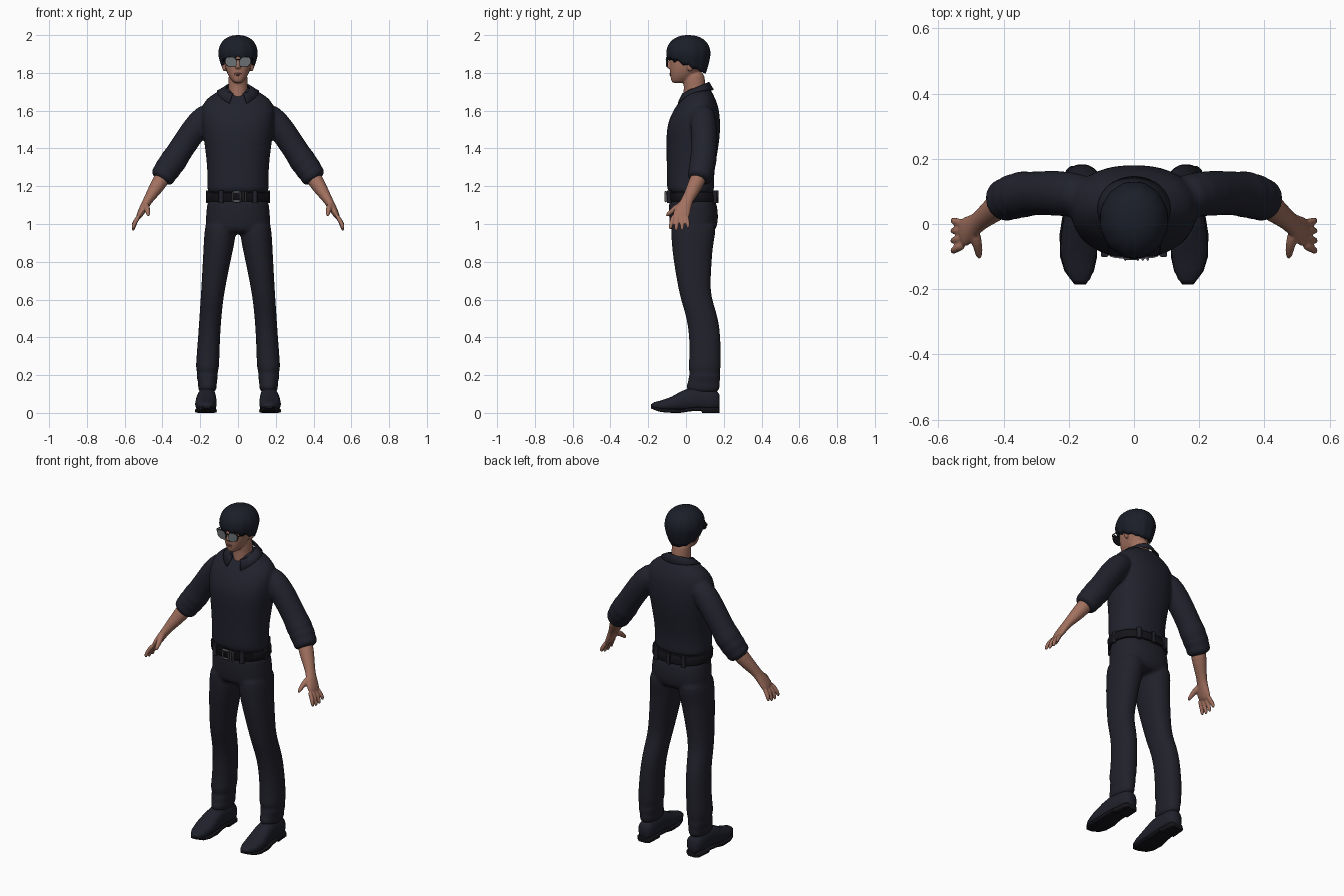
import bpy, bmesh
from math import sin, cos, pi, radians
from mathutils import Vector

if "Cube" in bpy.data.objects:
    bpy.data.objects.remove(bpy.data.objects["Cube"])

X, Y, Z = Vector((1, 0, 0)), Vector((0, 1, 0)), Vector((0, 0, 1))
BOTH = (1, -1)


def material(name, r, g, b):
    mat = bpy.data.materials.new(name)
    mat.use_nodes = True
    mat.diffuse_color = (r, g, b, 1)
    shader = next(n for n in mat.node_tree.nodes if n.type == "BSDF_PRINCIPLED")
    shader.inputs["Base Color"].default_value = (r, g, b, 1)
    shader.inputs["Roughness"].default_value = .8
    return mat


navy = material("navy cloth", .015, .016, .026)
trouser_cloth = material("trouser cloth", .015, .015, .024)
hair_black = material("blue black hair", .011, .013, .022)
skin = material("skin", .36, .165, .115)
lip = material("lip", .26, .095, .075)
leather = material("shoe leather", .014, .015, .024)
black = material("black", .007, .007, .01)
metal = material("grey metal", .12, .12, .13)
glass = material("grey lens", .15, .165, .175)


def bend(value, power):
    return abs(value) ** (2 / power) * (1 if value >= 0 else -1)


def loft(bm, rows, axis=None, ref=Y, power=2, n=24, sides=(1,)):
    """Closed tube through rows of (x, y, z, radius, radius)."""
    for side in sides:
        rings = []
        centres = [Vector(row[:3]) for row in rows]
        for i, (centre, row) in enumerate(zip(centres, rows)):
            ahead = centres[min(i + 1, len(rows) - 1)]
            t = axis or (ahead - centres[max(i - 1, 0)]).normalized()
            u = ref.cross(t).normalized()
            v = t.cross(u)
            ring = []
            for k in range(n):
                a = 2 * pi * k / n
                p = centre + u * row[3] * bend(cos(a), power) + v * row[4] * bend(sin(a), power)
                ring.append(bm.verts.new((p.x * side, p.y, p.z)))
            rings.append(ring)
        for low, high in zip(rings, rings[1:]):
            for k in range(n):
                j = (k + 1) % n
                bm.faces.new((low[k], low[j], high[j], high[k]))
        bm.faces.new(rings[0][::-1])
        bm.faces.new(rings[-1])


def slabs(rows):
    """Level rows of (height, left, right, front, back) as loft rows."""
    return [((l + r) / 2, (f + b) / 2, z, (r - l) / 2, (b - f) / 2) for z, l, r, f, b in rows]


def centred(rows):
    return slabs([(z, -w, w, f, b) for z, w, f, b in rows])


def tube(rows):
    return [(x, y, z, r, r) for x, y, z, r in rows]


def finish(name, bm, mat, voxel=0, relax=0, thick=0, angle=45):
    bmesh.ops.recalc_face_normals(bm, faces=bm.faces)
    mesh = bpy.data.meshes.new(name)
    bm.to_mesh(mesh)
    bm.free()
    mesh.materials.append(mat)
    obj = bpy.data.objects.new(name, mesh)
    bpy.context.collection.objects.link(obj)
    mesh.shade_smooth()
    if voxel:
        obj.modifiers.new("round", "SUBSURF").levels = 1
        obj.modifiers["round"].render_levels = 1
        fuse = obj.modifiers.new("fuse", "REMESH")
        fuse.mode = "VOXEL"
        fuse.voxel_size = voxel
        fuse.use_smooth_shade = True
        soften = obj.modifiers.new("soften", "SMOOTH")
        soften.iterations = relax
    else:
        mesh.set_sharp_from_angle(angle=radians(angle))
    if thick:
        shell = obj.modifiers.new("thickness", "SOLIDIFY")
        shell.thickness = thick
        shell.offset = -1
    return obj


def part(name, mat, rows, **options):
    bm = bmesh.new()
    loft(bm, rows, **options)
    return finish(name, bm, mat)


# Shirt with rolled sleeves
bm = bmesh.new()
loft(bm, centred([
    (1.15, .155, -.08, .14), (1.18, .164, -.1, .15), (1.22, .162, -.103, .148), (1.3, .163, -.102, .152),
    (1.4, .174, -.104, .172), (1.5, .19, -.105, .183), (1.57, .197, -.085, .18),
    (1.63, .192, -.05, .17), (1.67, .16, -.015, .152), (1.7, .11, .002, .138),
    (1.725, .06, .01, .12)]), axis=Z, power=2.3, n=32)
loft(bm, tube([
    (.13, .085, 1.605, .062), (.2, .092, 1.545, .071), (.27, .096, 1.445, .068),
    (.325, .093, 1.36, .067), (.345, .09, 1.33, .075), (.358, .087, 1.312, .066),
    (.372, .083, 1.292, .074), (.384, .079, 1.275, .063), (.395, .074, 1.257, .07),
    (.415, .066, 1.228, .058)]), sides=BOTH)
finish("shirt", bm, navy, .009, 5)

# Collar flaps folded around the neck, open at the front
bm = bmesh.new()
columns = []
for k in range(37):
    a = radians(-156 + k * 312 / 36)
    s = (1 - cos(a)) / 2
    top = (.06 * sin(a), .05 + .066 * cos(a), 1.75 - .062 * s)
    fold = (.07 * sin(a), .048 + .074 * cos(a), 1.753 - .064 * s)
    hem = (.112 * sin(a), .047 + .1 * cos(a), 1.712 - .082 * s ** 3)
    columns.append([bm.verts.new(p) for p in (top, fold, hem)])
for c, d in zip(columns, columns[1:]):
    for k in range(2):
        bm.faces.new((c[k], d[k], d[k + 1], c[k + 1]))
finish("collar", bm, navy, thick=.008)

# Trousers, with folds gathered at the ankles
bm = bmesh.new()
loft(bm, centred([
    (1.16, .155, -.085, .145), (1.1, .165, -.092, .165), (1.04, .17, -.09, .172),
    (.98, .174, -.086, .165), (.945, .16, -.07, .14)]), axis=Z, power=2.3, n=32)
loft(bm, slabs([
    (1.03, .012, .172, -.08, .165), (.95, .01, .179, -.08, .157), (.88, .022, .183, -.075, .142),
    (.8, .04, .187, -.066, .137), (.65, .07, .195, -.04, .127), (.58, .08, .2, -.022, .145),
    (.5, .088, .205, .004, .172), (.4, .095, .212, .018, .184), (.27, .099, .222, .018, .185),
    (.235, .1, .224, .008, .184), (.213, .11, .215, .024, .178), (.19, .104, .223, .01, .184),
    (.165, .114, .21, .014, .178), (.145, .11, .213, -.004, .182), (.1, .118, .208, .01, .175)]),
    axis=Z, power=2.2, sides=BOTH)
finish("trousers", bm, trouser_cloth, .009, 4)

# Belt, loops and buckle
part("belt", black, centred([(1.12, .167, -.097, .166), (1.125, .17, -.101, .168),
                             (1.165, .17, -.106, .163), (1.17, .166, -.102, .16)]),
     axis=Z, power=2.3, n=48)
bm = bmesh.new()
for x, y in ((.09, -.089), (.158, .03), (.09, .153)):
    loft(bm, [(x, y, z, .012, .012) for z in (1.112, 1.178)], power=5, n=12, axis=Z, sides=BOTH)
loft(bm, [(0, .165, z, .011, .008) for z in (1.112, 1.178)], power=5, n=12, axis=Z)
finish("belt_loops", bm, trouser_cloth)
bm = bmesh.new()
for x in (-.027, .012, .027, .042):
    loft(bm, [(x, -.107, z, .004, .006) for z in (1.118, 1.172)], axis=Z, n=8)
for z in (1.12, 1.17):
    loft(bm, [(x, -.107, z, .006, .004) for x in (-.027, .014)], n=8)
finish("buckle", bm, metal)

# Shoes and soles
bm = bmesh.new()
loft(bm, [
    (.16, .178, .06, .025, .035), (.161, .165, .065, .04, .05), (.163, .12, .07, .046, .06),
    (.165, .04, .074, .048, .064), (.168, -.02, .063, .054, .054), (.17, -.08, .047, .057, .037),
    (.168, -.135, .039, .047, .026), (.165, -.17, .037, .03, .019),
    (.164, -.184, .036, .014, .01)], axis=-Y, ref=Z, power=2.4, sides=BOTH)
finish("shoes", bm, leather, angle=70)
bm = bmesh.new()
loft(bm, [
    (.164, .178, .015, .03, .015), (.164, .165, .015, .045, .015), (.165, .085, .015, .05, .015),
    (.166, .08, .022, .05, .01), (.168, .02, .018, .052, .01), (.17, -.03, .01, .058, .01),
    (.17, -.1, .011, .057, .01), (.168, -.145, .017, .045, .01),
    (.165, -.185, .03, .018, .007)], axis=-Y, ref=Z, power=5, sides=BOTH)
finish("soles", bm, black)

# Forearms and hands
bm = bmesh.new()
loft(bm, [
    (.385, .078, 1.275, .044, .044), (.415, .056, 1.22, .042, .042), (.448, .03, 1.17, .034, .036),
    (.478, .006, 1.125, .024, .029), (.5, -.012, 1.085, .022, .04),
    (.517, -.024, 1.055, .018, .046), (.53, -.032, 1.03, .013, .043)], sides=BOTH)
for i in range(4):
    reach = (.008, 0, .002, .014)[3 - i]
    loft(bm, tube([
        (.52, .002 - .022 * i, 1.05, .012), (.542, .006 - .027 * i, 1.015, .0125),
        (.553, .01 - .03 * i, .985 + reach, .0115), (.557, .011 - .032 * i, .962 + reach, .008)]),
        n=12, sides=BOTH)
loft(bm, tube([(.49, -.02, 1.105, .018), (.482, -.055, 1.085, .017), (.477, -.08, 1.065, .0135),
               (.474, -.107, 1.04, .009)]), n=12, sides=BOTH)
finish("forearms_and_hands", bm, skin, .005, 3)

# Head with neck, nose and ears
bm = bmesh.new()
loft(bm, centred([
    (1.745, .018, -.07, -.01), (1.757, .032, -.079, .01), (1.785, .052, -.083, .05),
    (1.82, .066, -.086, .085), (1.86, .072, -.086, .1), (1.9, .074, -.086, .105),
    (1.95, .06, -.06, .09), (1.975, .03, -.02, .05)]), axis=Z, power=2.3, n=32)
loft(bm, [(0, .047, 1.64, .052, .07), (0, .047, 1.7, .053, .058), (0, .045, 1.75, .052, .058),
          (0, .035, 1.82, .05, .06)], axis=Z)
loft(bm, [(0, -.084, 1.875, .008, .008), (0, -.091, 1.85, .01, .01), (0, -.094, 1.835, .014, .012),
          (0, -.089, 1.822, .018, .01)], axis=Z, n=16)
loft(bm, [(.07, .02, 1.805, .008, .01), (.077, .025, 1.83, .009, .02),
          (.078, .03, 1.86, .008, .02)], axis=Z, n=16, sides=BOTH)
finish("head", bm, skin, .005, 3)
bm = bmesh.new()
for z, w in ((1.796, .024), (1.788, .02)):
    loft(bm, [(w * k / 4, -.081 + .009 * (k / 4) ** 2, z, .0045 * (1.1 - abs(k) / 4),
               .007) for k in range(-4, 5)], axis=X, n=10)
finish("lips", bm, lip)

# Hair: a cap with a jagged fringe, longer at the back
bm = bmesh.new()
columns = []
for k in range(72):
    a = 2 * pi * k / 72
    front = (1 + cos(a)) / 2
    jag = abs(k % 6 - 3) / 3
    bottom = 1.795 + .07 * front + .022 * jag * (front + .1)
    column = []
    for step in range(15):
        z = bottom + (2 - bottom) * sin(step / 14 * pi / 2)
        if z > 1.9:
            size = max(0, 1 - ((z - 1.9) / .1) ** 2.2) ** (1 / 2.2)
        else:
            size = 1 - ((1.9 - z) / .1) ** 1.5 * (.2 + .25 * front)
        size *= 1 - .03 * jag * (1 - step / 14)
        column.append(bm.verts.new((.106 * size * sin(a), .0125 - .119 * size * cos(a), z)))
    columns.append(column)
for k, c in enumerate(columns):
    d = columns[(k + 1) % 72]
    for s in range(14):
        bm.faces.new((c[s], d[s], d[s + 1], c[s + 1]))
bmesh.ops.remove_doubles(bm, verts=bm.verts, dist=.0002)
finish("hair", bm, hair_black, thick=.016, angle=60)

# Sunglasses: drop-shaped lenses, rims, bridge and temples
for name, mat, grow, y in (("lenses", glass, 0, -.107), ("lens_rims", black, .0025, -.104)):
    bm = bmesh.new()
    for side in BOTH:
        for depth in (0, .005):
            ring = []
            for k in range(28):
                a = 2 * pi * k / 28
                x = .037 + (.029 + grow) * bend(cos(a), 2.5) + .005 * sin(a)
                z = 1.858 + (.025 + grow) * bend(sin(a), 2.4)
                ring.append(bm.verts.new((side * x, y + depth + .12 * max(0, x - .03), z)))
            bm.faces.new(ring)
            if depth:
                for k in range(28):
                    j = (k + 1) % 28
                    bm.faces.new((first[k], first[j], ring[j], ring[k]))
            first = ring
    finish(name, bm, mat)
bm = bmesh.new()
loft(bm, [(x, -.105, 1.87, .003, .003) for x in (-.012, .012)], n=8)
loft(bm, tube([(.068, -.1, 1.872, .003), (.08, -.085, 1.872, .003), (.081, .03, 1.868, .003)]),
     ref=Z, n=8, sides=BOTH)
finish("glasses_frame", bm, black)
